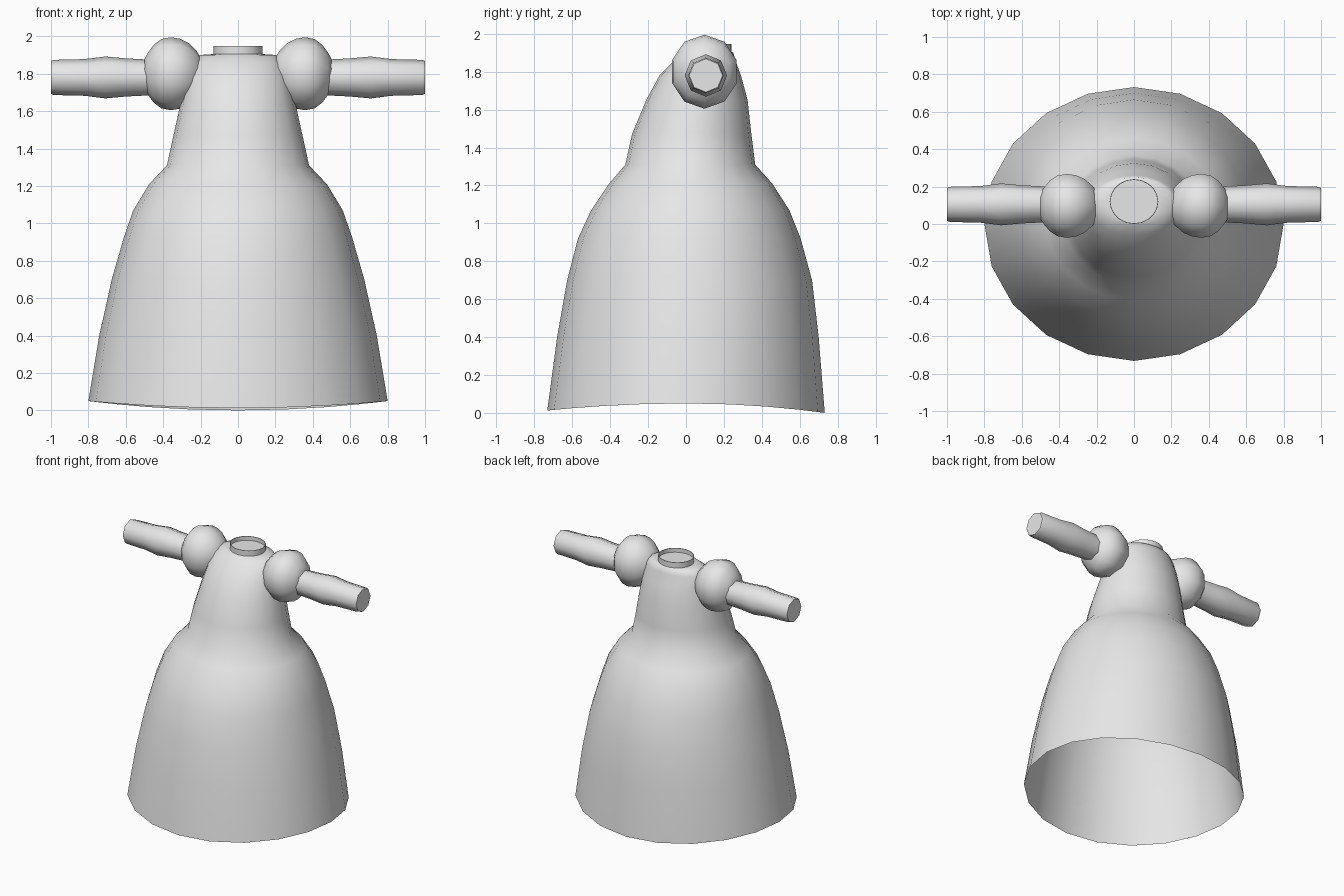
import bpy, bmesh, math

if "Cube" in bpy.data.objects:
    bpy.data.objects.remove(bpy.data.objects["Cube"])

grey = bpy.data.materials.new("plain_grey")
grey.diffuse_color = (0.8, 0.8, 0.8, 1)
grey.use_nodes = True
grey.node_tree.nodes["Principled BSDF"].inputs["Base Color"].default_value = grey.diffuse_color


def loft(name, rings, cap_start=False, cap_end=False, angle=40):
    """Skin a list of point rings into one smooth object."""
    bm = bmesh.new()
    loops = [[bm.verts.new(p) for p in ring] for ring in rings]
    n = len(loops[0])
    for a, b in zip(loops, loops[1:]):
        for i in range(n):
            j = (i + 1) % n
            bm.faces.new((a[i], a[j], b[j], b[i]))
    if cap_start:
        bm.faces.new(loops[0][::-1])
    if cap_end:
        bm.faces.new(loops[-1])
    me = bpy.data.meshes.new(name)
    bm.to_mesh(me)
    bm.free()
    me.materials.append(grey)
    ob = bpy.data.objects.new(name, me)
    bpy.context.collection.objects.link(ob)
    bpy.ops.object.select_all(action='DESELECT')
    ob.select_set(True)
    bpy.context.view_layer.objects.active = ob
    bpy.ops.object.shade_smooth_by_angle(angle=math.radians(angle))
    return ob


def oval(z, rx, y0, y1, hem=0.0, n=20):
    """Horizontal ring; hem lowers its front and back."""
    pts = []
    for i in range(n):
        a = 2 * math.pi * i / n
        s = math.sin(a)
        drop = hem * s * s * (1.0 if s > 0 else 0.75)
        pts.append((rx * math.cos(a), (y0 + y1) / 2 + (y1 - y0) / 2 * s, z - drop))
    return pts


def spun(profile, side, n, y, z, squash=1.0):
    """Rings around a sideways axis from (x, radius) pairs."""
    return [[(side * x, y + side * squash * r * math.sin(2 * math.pi * i / n) * -1,
              z + r * math.cos(2 * math.pi * i / n)) for i in range(n)]
            for x, r in profile]


# Open flared skirt and tapered bodice: height, half width, front, back
body = [
    (0.40, 0.742, -0.68, 0.70), (0.70, 0.675, -0.627, 0.665),
    (0.92, 0.612, -0.57, 0.605), (1.07, 0.56, -0.50, 0.545),
    (1.21, 0.475, -0.405, 0.455), (1.31, 0.38, -0.32, 0.365),
    (1.47, 0.345, -0.285, 0.345), (1.65, 0.305, -0.21, 0.325),
    (1.78, 0.275, -0.14, 0.29), (1.86, 0.245, -0.06, 0.26),
    (1.90, 0.205, -0.01, 0.25), (1.905, 0.13, 0.0, 0.24),
]
loft("dress_body", [oval(0.05, 0.80, -0.732, 0.732, hem=0.05)]
     + [oval(*r) for r in body], angle=60)

# Short neck with a slightly sunken end
loft("neck", [oval(1.895, 0.13, 0.0, 0.24), oval(1.947, 0.13, 0.0, 0.24),
              oval(1.947, 0.126, 0.004, 0.236), oval(1.915, 0.126, 0.004, 0.236)],
     cap_end=True)

# Puffed shoulders and straight arms, mirrored
puff = [(0.19, 0.07), (0.22, 0.12), (0.265, 0.165), (0.31, 0.187), (0.36, 0.195),
        (0.41, 0.185), (0.45, 0.155), (0.48, 0.115), (0.50, 0.08)]
arm = [(0.40, 0.09), (0.50, 0.097), (0.60, 0.102), (0.71, 0.112),
       (0.82, 0.098), (0.985, 0.094), (1.0, 0.088)]
for side, label in ((-1, "left"), (1, "right")):
    loft(label + "_shoulder_puff", spun(puff, side, 10, 0.097, 1.80, 0.92),
         True, True, angle=60)
    loft(label + "_arm", spun(arm, side, 8, 0.105, 1.78), True, True, angle=50)
